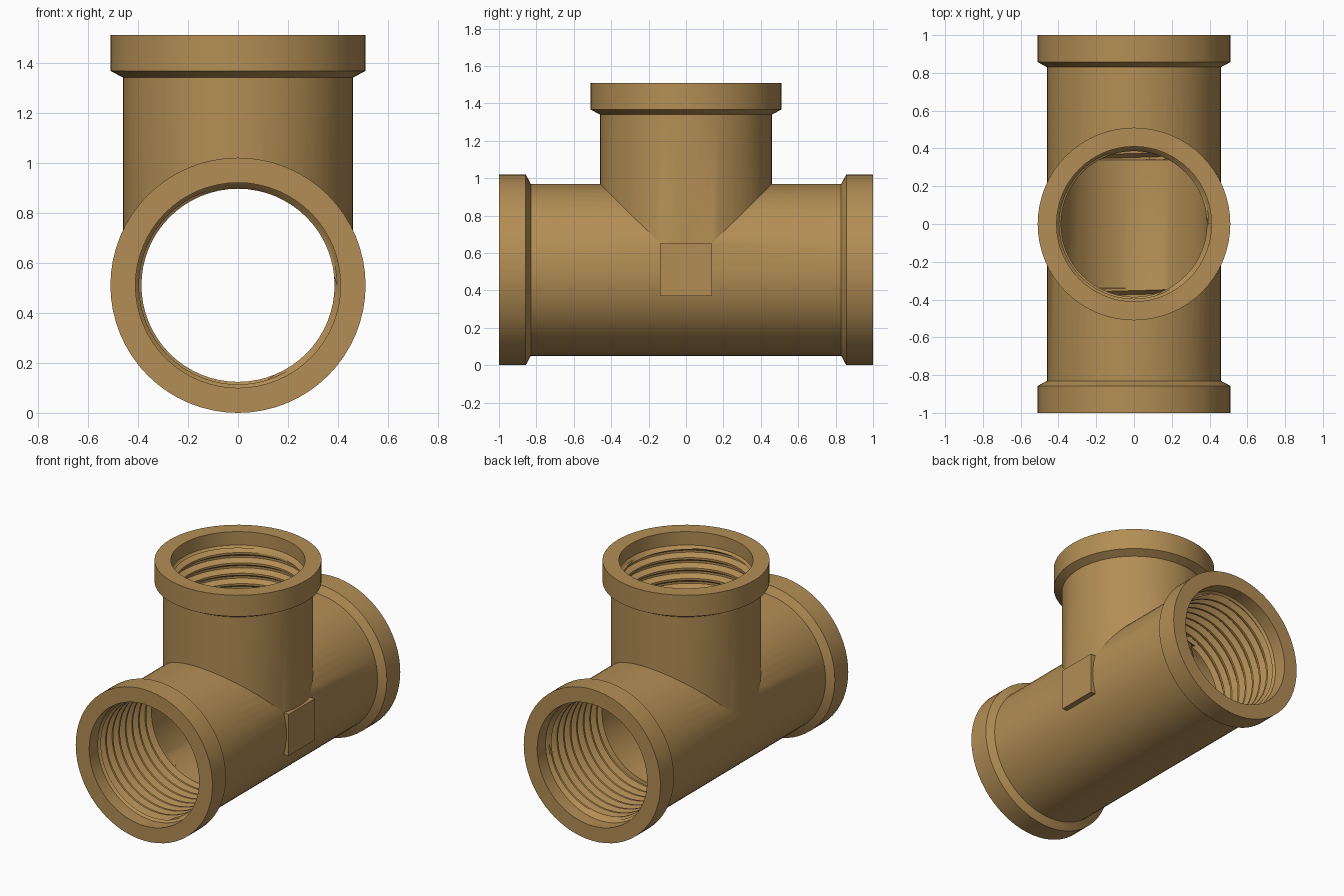
import bpy, bmesh, math
from mathutils import Matrix

if "Cube" in bpy.data.objects:
    bpy.data.objects.remove(bpy.data.objects["Cube"])

SEG = 64            # sides of every round part
AXIS = 0.51         # height of the run axis
PITCH = 0.07        # thread pitch
T0, T1 = 0.105, 0.66  # threaded depth, measured from the mouth


def place(angle):
    return Matrix.Translation((0, 0, AXIS)) @ Matrix.Rotation(math.radians(angle), 4, 'X')


def lathe(name, column, matrix):
    """Revolve column(u) -> [(radius, height)], u = turn 0..1; closed with end caps."""
    bm = bmesh.new()
    cols = []
    for i in range(SEG + 1):
        a = 2 * math.pi * i / SEG
        cols.append([bm.verts.new((r * math.cos(a), r * math.sin(a), h))
                     for r, h in column(i / SEG)])
    for a, b in zip(cols, cols[1:]):
        for j in range(len(a) - 1):
            bm.faces.new((a[j], b[j], b[j + 1], a[j + 1]))
    bmesh.ops.remove_doubles(bm, verts=bm.verts, dist=1e-4)
    bmesh.ops.holes_fill(bm, edges=bm.edges, sides=0)
    bmesh.ops.recalc_face_normals(bm, faces=bm.faces)
    bm.transform(matrix)
    me = bpy.data.meshes.new(name)
    bm.to_mesh(me)
    bm.free()
    ob = bpy.data.objects.new(name, me)
    bpy.context.collection.objects.link(ob)
    return ob


def threaded_bore(bore, length):
    """Column for a cutter: counterbore, helical thread, plain bore."""
    turns = math.ceil((T1 - T0) / PITCH) + 1
    ridge = [(0, 0.386), (0.2, 0.386), (0.5, 0.42), (0.7, 0.42)]

    def column(u):
        pts = [(0.41, -0.05), (0.41, 0.09), (0.396, T0)]
        for k in range(turns):
            for phase, r in ridge:
                t = T0 + (k + phase + u - 1) * PITCH
                if t < T0 + 1e-4:
                    t, r = T0, 0.396
                elif t > T1 - 1e-4:
                    t, r = T1, bore
                pts.append((r, t))
        pts += [(bore, T1), (bore, length)]
        return [(r, 1 - t) for r, t in pts]
    return column


def combine(target, tool, operation):
    mod = target.modifiers.new(operation.lower(), 'BOOLEAN')
    mod.operation, mod.solver, mod.object = operation, 'EXACT', tool
    bpy.context.view_layer.objects.active = target
    bpy.ops.object.modifier_apply(modifier=mod.name)
    bpy.data.objects.remove(tool, do_unlink=True)


# outer shell: straight run with two collars, and the upright branch
end = [(0.51, 1), (0.51, 0.857), (0.46, 0.83)]
run = end + [(r, -h) for r, h in reversed(end)]
stem = [(0.51, 1), (0.51, 0.857), (0.459, 0.83), (0.459, 0)]
body = lathe("tee_body", lambda u: run, place(90))
combine(body, lathe("branch", lambda u: stem, place(0)), 'UNION')

# threaded bores (slightly different radii keep the cuts clean)
for angle, bore, length in ((90, 0.390, 1.3), (-90, 0.388, 0.9), (0, 0.387, 1.0)):
    combine(body, lathe("bore", threaded_bore(bore, length), place(angle)), 'DIFFERENCE')

# blank square plate on the right side
bpy.ops.mesh.primitive_cube_add(size=1, location=(0.448, 0, AXIS))
plate = bpy.context.object
plate.name = "side_plate"
plate.scale = (0.056, 0.28, 0.28)
bpy.ops.object.transform_apply(location=False, rotation=False, scale=True)

# brass finish
brass = bpy.data.materials.new("brass")
brass.diffuse_color = (0.45, 0.27, 0.09, 1)
brass.use_nodes = True
brass.node_tree.nodes["Principled BSDF"].inputs["Base Color"].default_value = brass.diffuse_color
for ob in (body, plate):
    ob.data.materials.clear()
    ob.data.materials.append(brass)

bpy.ops.object.select_all(action='DESELECT')
body.select_set(True)
bpy.context.view_layer.objects.active = body
bpy.ops.object.shade_smooth_by_angle(angle=math.radians(25))
